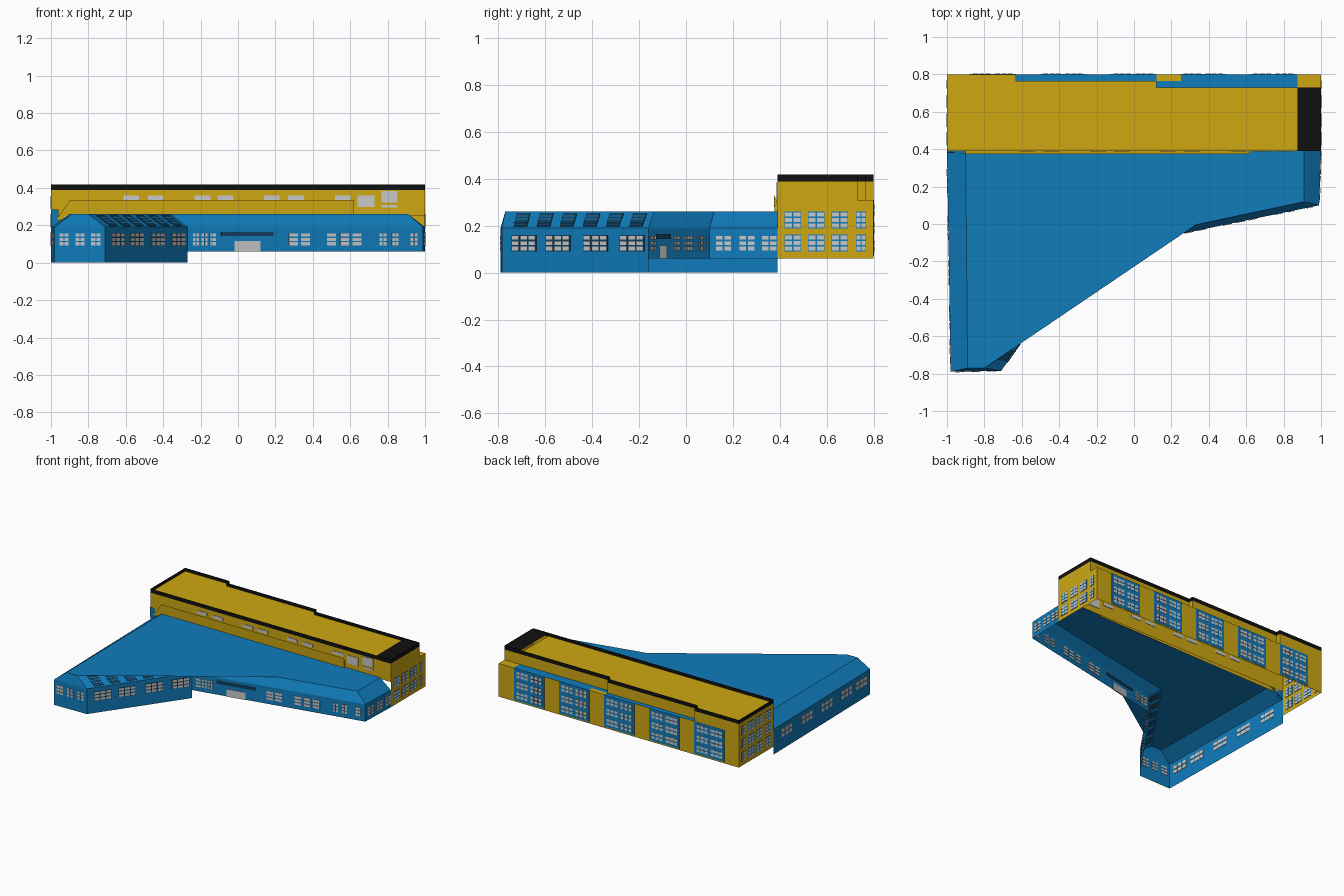
import bpy, bmesh
from mathutils import Vector

if "Cube" in bpy.data.objects:
    bpy.data.objects.remove(bpy.data.objects["Cube"])


def material(name, rgb):
    m = bpy.data.materials.new(name)
    m.use_nodes = True
    m.diffuse_color = (*rgb, 1)
    m.node_tree.nodes["Principled BSDF"].inputs["Base Color"].default_value = (*rgb, 1)
    return m


yellow = material("yellow_wall", (0.62, 0.39, 0.006))
blue = material("blue_cladding", (0.005, 0.2, 0.5))
dark = material("dark_blue_glazing", (0.006, 0.05, 0.11))
grey = material("light_grey_glass", (0.58, 0.58, 0.58))
black = material("black_trim", (0.005, 0.005, 0.005))


def finish(name, bm, mat):
    mesh = bpy.data.meshes.new(name)
    bm.to_mesh(mesh)
    bm.free()
    mesh.materials.append(mat)
    ob = bpy.data.objects.new(name, mesh)
    bpy.context.collection.objects.link(ob)


def sheet(name, faces, mat):
    bm = bmesh.new()
    for f in faces:
        bm.faces.new([bm.verts.new(p) for p in f])
    bmesh.ops.remove_doubles(bm, verts=bm.verts, dist=0.0005)
    finish(name, bm, mat)


def upright(a, b, z0, z1):
    return [(*a, z0), (*b, z0), (*b, z1), (*a, z1)]


def level(x0, x1, y0, y1, z):
    return [(x0, y0, z), (x1, y0, z), (x1, y1, z), (x0, y1, z)]


def patch(bm, quad, u0, u1, v0, v1, t):
    """Thin plate on a four-sided surface, standing t proud on both sides."""
    a, b, c, d = (Vector(p) for p in quad)
    n = (b - a).cross(d - a).normalized() * t
    pts = [a.lerp(b, u).lerp(d.lerp(c, u), v)
           for u, v in ((u0, v0), (u1, v0), (u1, v1), (u0, v1))]
    lo = [bm.verts.new(p - n) for p in pts]
    hi = [bm.verts.new(p + n) for p in pts]
    bm.faces.new(lo[::-1])
    bm.faces.new(hi)
    for i in range(4):
        j = (i + 1) % 4
        bm.faces.new((lo[i], lo[j], hi[j], hi[i]))


def windows(name, a, b, spans, cols, rows, z0, z1, frame=None):
    """Paned windows on the wall from a to b; spans are fractions along it."""
    q = upright(a, b, z0, z1)
    glass, back = bmesh.new(), bmesh.new()
    for s, e in spans:
        if frame:
            patch(back, q, s, e, 0, 1, 0.002)
        for i in range(cols):
            for j in range(rows):
                w, h = (e - s) / cols, 1 / rows
                patch(glass, q, s + (i + .1) * w, s + (i + .9) * w,
                      (j + .14) * h, (j + .86) * h, 0.0035)
    finish(name + "_panes", glass, grey)
    if frame:
        finish(name + "_frames", back, frame)
    else:
        back.free()


def spans(centres, width, start, length):
    return [((c - width / 2 - start) / length, (c + width / 2 - start) / length)
            for c in centres]


# Low wing: plan corners of the walls and of the raised roof edge
wall = [(-1, .39), (-.98, -.79), (-.71, -.785), (-.27, -.16), (.99, .10), (1, .39)]
rim = [(-.9, .39), (-.89, -.77), (-.80, -.77), (-.36, -.135), (.91, .12), (.91, .39)]
EAVE, TOP = .19, .26
sheet("wing_walls", [upright(wall[i], wall[i + 1], 0 if i < 3 else .06, EAVE)
                     for i in range(5)], blue)
slopes = [[(*wall[i], EAVE), (*wall[i + 1], EAVE), (*rim[i + 1], TOP), (*rim[i], TOP)]
          for i in range(5)]
sheet("wing_roof_slopes", slopes, blue)
roof_edge = rim[:3] + [(.33, -.005)] + rim[4:]
sheet("wing_flat_roof", [[(*p, TOP) for p in roof_edge]], blue)

# Wing windows, wall by wall
WL, WH = .09, .16
windows("wing_tip_windows", wall[1], wall[2],
        spans((-.93, -.845, -.76), .055, -.98, .27), 2, 3, WL, WH)
windows("courtyard_windows", wall[2], wall[3],
        spans((-.69, -.545, -.385, -.23), .105, -.785, .625), 3, 3, WL, WH, dark)
windows("entrance_windows", wall[3], wall[4],
        spans((-.225, -.18, -.135), .036, -.27, 1.26), 2, 3, WL, WH)
windows("hall_windows", wall[3], wall[4],
        spans((.295, .36, .5, .57, .635), .06, -.27, 1.26), 1, 3, WL, WH)
windows("corner_windows", wall[3], wall[4],
        spans((.775, .84, .94), .04, -.27, 1.26), 2, 3, WL, WH)
windows("wing_end_windows", wall[4], wall[5],
        spans((.16, .26, .355), .07, .1, .29), 2, 3, WL, WH)
windows("wing_side_windows", wall[0], wall[1],
        spans((.23, -.02, -.26, -.5, -.68), -.14, .39, -1.18), 3, 2, WL, WH)

# Skylights with slats on the courtyard slope
glass, slats = bmesh.new(), bmesh.new()
for k in range(6):
    u = .08 + k * .157
    patch(glass, slopes[2], u, u + .09, .1, .88, .003)
    for j in range(3):
        v = .28 + j * .19
        patch(slats, slopes[2], u, u + .09, v, v + .05, .0045)
finish("skylights", glass, dark)
finish("skylight_slats", slats, blue)

# Entrance door and blank board above it
for name, x0, x1, z0, z1, mat in (("entrance_door", -.02, .12, .06, .115, grey),
                                  ("entrance_board", -.09, .19, .143, .165, dark)):
    bm = bmesh.new()
    patch(bm, upright(wall[3], wall[4], z0, z1),
          (x0 + .27) / 1.26, (x1 + .27) / 1.26, 0, 1, .004)
    finish(name, bm, mat)

# Main block: lower walls, stepped upper storey, ledges
F, B, BASE, LEDGE, BAND, HIGH = .39, .8, .06, .31, .388, .418
step = [(-1, F), (-1, B), (-.63, B), (-.63, .765), (.12, .765), (.12, .73), (1, .73), (1, F)]
sheet("block_lower_walls", [upright((-1, F), (-1, B), BASE, LEDGE),
                            upright((-1, B), (1, B), BASE, LEDGE),
                            upright((1, B), (1, F), BASE, LEDGE),
                            upright((1, F), (-1, F), .25, LEDGE)], yellow)
ring = list(zip(step, step[1:] + step[:1]))
sheet("block_upper_walls", [upright(a, b, LEDGE, BAND) for a, b in ring], yellow)
sheet("black_roof_band", [upright(a, b, BAND, HIGH) for a, b in ring], black)
sheet("block_roof", [level(-1, -.63, F, B, .393), level(-.63, .12, F, .765, .393),
                     level(.12, .875, F, .73, .393)], yellow)
sheet("black_roof_end", [level(.875, 1, F, .73, .412)], black)
sheet("blue_ledges", [level(-.63, .12, .765, B, LEDGE), level(.12, .37, .73, .765, LEDGE),
                      level(.25, .875, .765, B, LEDGE), level(.37, .875, .73, .765, LEDGE)], blue)
sheet("yellow_ledges", [level(.12, .25, .765, B, LEDGE), level(.875, 1, .73, B, LEDGE)], yellow)

# Blue window bays along the rear
bays = bmesh.new()
rear = upright((1, B), (-1, B), BASE, LEDGE)
bay_spans = [(.065 + k * .1875, .19 + k * .1875) for k in range(5)]
for s, e in bay_spans:
    patch(bays, rear, s, e, .04, 1, .002)
finish("rear_bays", bays, blue)
pairs = [p for s, e in bay_spans for p in ((s + .008, s + .058), (e - .058, e - .008))]
for r in range(3):
    z = .085 + r * .077
    windows(f"rear_windows_{r + 1}", (1, B), (-1, B), pairs, 3, 2, z, z + .055, dark)

# End wall windows
end_spans = spans((.455, .555, .655), .072, F, B - F) + spans((.745,), .042, F, B - F)
for x, name, count in ((1, "left_end", 2), (-1, "right_end", 3)):
    for r in range(count):
        z = .09 + r * .098
        windows(f"{name}_windows_{r + 1}", (x, F), (x, B), end_spans, 2, 3, z, z + .072, blue)

# High windows over the wing roof
windows("clerestory", (-1, F), (1, F),
        spans((-.57, -.44, -.19, -.065, .18, .31, .56), .105, -1, 2), 1, 1, .332, .364)
windows("large_window", (-1, F), (1, F), spans((.685,), .115, -1, 2), 1, 1, .285, .37)
windows("tall_window", (-1, F), (1, F), spans((.81,), .11, -1, 2), 1, 1, .31, .395)
windows("tall_window_sill", (-1, F), (1, F), spans((.81,), .11, -1, 2), 1, 1, .292, .312)

# Upstand where the wing roof meets the block
sheet("yellow_upstand", [[(-.97, .378, .23), (.62, .378, .25), (.62, .374, .333),
                          (-.9, .374, .333)],
                         [(-.9, .374, .333), (.62, .374, .333), (.62, F, .3), (-.9, F, .3)],
                         [(.62, .378, .25), (.62, F, .25), (.62, F, .3), (.62, .374, .333)]],
      yellow)
sheet("blue_gable", [[(-1, .385, EAVE), (-.96, .385, EAVE), (-.96, .38, .285), (-1, .38, .285)],
                     [(-1, .385, EAVE), (-1, F, EAVE), (-1, F, .285), (-1, .38, .285)]], blue)
